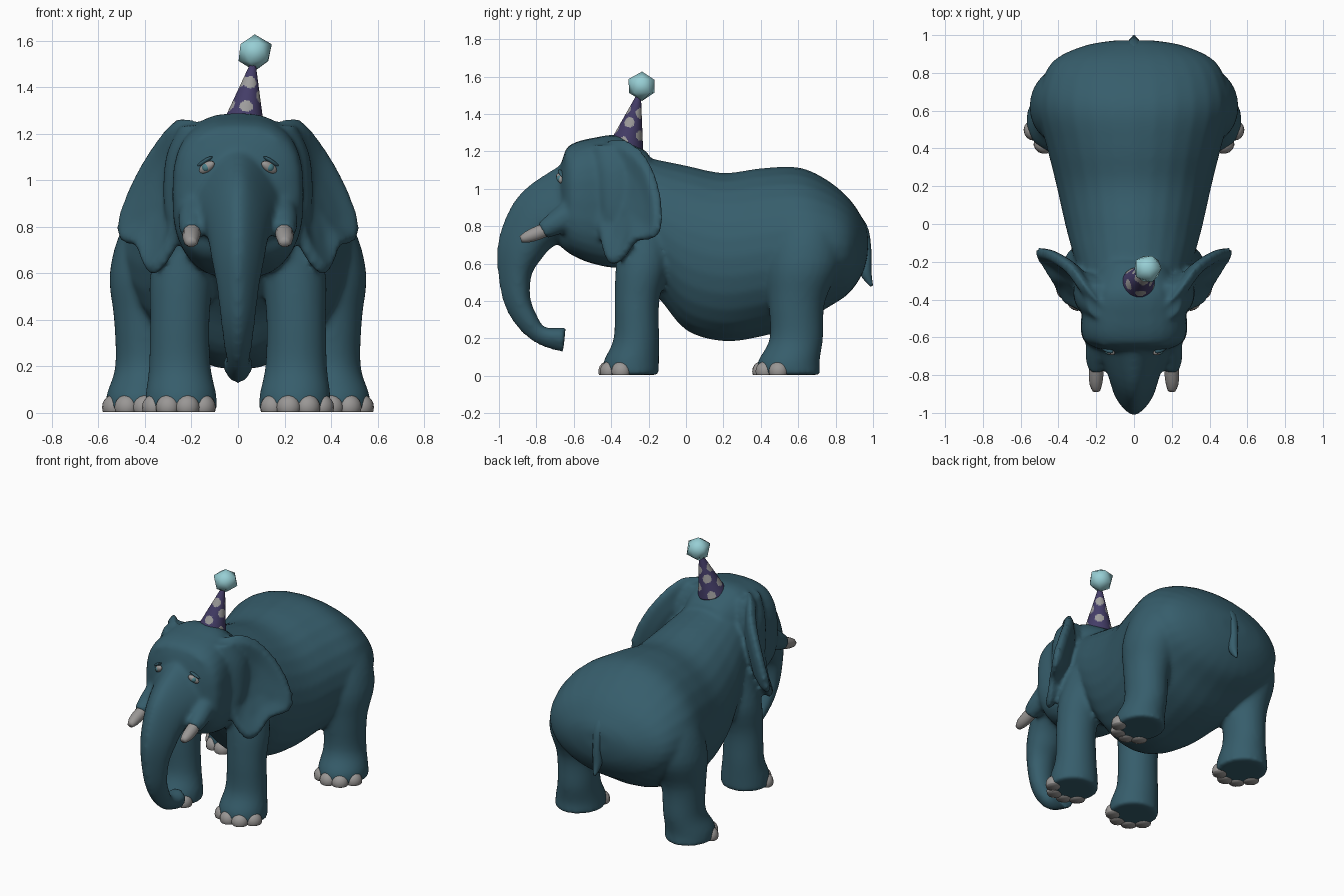
import bpy, bmesh, math, random
from mathutils import Vector, Matrix

random.seed(4)
if "Cube" in bpy.data.objects:
    bpy.data.objects.remove(bpy.data.objects["Cube"])


def material(name, rgb):
    m = bpy.data.materials.new(name)
    m.use_nodes = True
    m.diffuse_color = (*rgb, 1)
    m.node_tree.nodes["Principled BSDF"].inputs["Base Color"].default_value = (*rgb, 1)
    return m


SKIN = material("teal skin", (0.037, 0.11, 0.148))
IVORY = material("grey ivory", (0.32, 0.308, 0.3))
PURPLE = material("hat purple", (0.057, 0.046, 0.137))
SPOT = material("hat spots", (0.335, 0.33, 0.33))
FLUFF = material("pale aqua", (0.31, 0.62, 0.66))
IRIS = material("iris teal", (0.07, 0.21, 0.25))
X, Y, Z = Vector((1, 0, 0)), Vector((0, 1, 0)), Vector((0, 0, 1))


def make(name, bm, *mats):
    bmesh.ops.recalc_face_normals(bm, faces=bm.faces)
    me = bpy.data.meshes.new(name)
    bm.to_mesh(me)
    bm.free()
    for m in mats:
        me.materials.append(m)
    me.polygons.foreach_set("use_smooth", [True] * len(me.polygons))
    ob = bpy.data.objects.new(name, me)
    bpy.context.scene.collection.objects.link(ob)
    return ob


def spline(rows, steps):
    # Catmull-Rom through rows of numbers
    rows = [Vector(r) for r in rows]
    out = []
    for i in range(len(rows) - 1):
        a, b, c = rows[max(i - 1, 0)], rows[i], rows[i + 1]
        d = rows[min(i + 2, len(rows) - 1)]
        for k in range(steps):
            t = k / steps
            out.append(0.5 * (2 * b + (c - a) * t + (2 * a - 5 * b + 4 * c - d) * t * t
                              + (3 * b - a - 3 * c + d) * t ** 3))
    return out + [rows[-1]]


def skin(bm, rings):
    # closed tube through rings of points
    rings = [[bm.verts.new(p) for p in ring] for ring in rings]
    for r, s in zip(rings, rings[1:]):
        for k in range(len(r)):
            j = (k + 1) % len(r)
            bm.faces.new((r[k], r[j], s[j], s[k]))
    bm.faces.new(rings[0][::-1])
    bm.faces.new(rings[-1])


def loft(bm, rows, up=None, sides=28, steps=4, power=1.0, taper=0.0):
    # rows: x, y, z, half width, half depth; taper narrows the outer side
    pts = spline(rows, steps)
    rings = []
    for i, p in enumerate(pts):
        c = Vector(p[:3])
        tangent = Vector(pts[min(i + 1, len(pts) - 1)][:3]) - Vector(pts[max(i - 1, 0)][:3])
        v = up or tangent.cross(X).normalized()
        ring = []
        for k in range(sides):
            a = math.tau * k / sides
            co, si = math.cos(a), math.sin(a)
            co = math.copysign(abs(co) ** power, co)
            si = math.copysign(abs(si) ** power, si)
            ring.append(c + X * co * p[3] * (1 - taper * si) + v * si * p[4])
        rings.append(ring)
    skin(bm, rings)


def side_rows(rows):
    # y, top, bottom, half width -> loft rows
    return [(0, y, (t + b) / 2, w, (t - b) / 2) for y, t, b, w in rows]


def flip(rows, s):
    return [(s * r[0], *r[1:]) for r in rows]


def ellipsoid(name, loc, size, rot, mat, floor=None):
    bm = bmesh.new()
    m = Matrix.Translation(loc) @ rot.to_4x4() @ Matrix.Diagonal((*size, 1))
    bmesh.ops.create_uvsphere(bm, u_segments=14, v_segments=10, radius=1, matrix=m)
    if floor is not None:
        cut = bmesh.ops.bisect_plane(bm, geom=bm.verts[:] + bm.edges[:] + bm.faces[:],
                                     plane_co=Z * floor, plane_no=-Z, clear_outer=True)
        bmesh.ops.contextual_create(bm, geom=[e for e in cut["geom_cut"]
                                              if isinstance(e, bmesh.types.BMEdge)])
    return make(name, bm, mat)


# Body, head, trunk, legs and ears fused into one skin
bm = bmesh.new()
loft(bm, side_rows([(-.5, 1.15, .63, .2), (-.32, 1.19, .57, .27), (-.15, 1.155, .42, .325),
                    (0, 1.125, .245, .365), (.2, 1.085, .185, .41), (.4, 1.11, .21, .46),
                    (.6, 1.115, .27, .51), (.75, 1.05, .36, .49), (.87, .95, .44, .42),
                    (.945, .84, .55, .26), (.972, .77, .65, .1)]), up=Z)
loft(bm, side_rows([(-.2, 1.19, .66, .18), (-.35, 1.285, .58, .25), (-.5, 1.272, .6, .28),
                    (-.6, 1.245, .64, .275), (-.645, 1.205, .67, .23), (-.68, 1.08, .7, .13)]),
     up=Z, power=.72)
loft(bm, [(0, -.6, .92, .21, .22), (0, -.75, .86, .155, .182), (0, -.835, .775, .128, .15),
          (0, -.89, .665, .11, .124), (0, -.915, .55, .09, .092), (0, -.905, .41, .074, .074),
          (0, -.855, .3, .062, .063), (0, -.775, .215, .05, .05), (0, -.65, .193, .068, .07)],
     power=1.1, taper=.3)
front_leg = [(.245, -.295, .005, .155, .15), (.245, -.292, .08, .152, .148),
             (.25, -.265, .2, .133, .122), (.25, -.262, .4, .128, .12),
             (.24, -.235, .6, .137, .14), (.2, -.22, .82, .12, .13)]
rear_leg = [(.415, .55, .005, .155, .17), (.415, .55, .08, .15, .165), (.4, .59, .2, .128, .143),
            (.395, .592, .4, .138, .152), (.37, .625, .6, .182, .205),
            (.32, .64, .8, .175, .19), (.25, .64, .95, .12, .15)]
EAR = [(.17, -.44, 1.24), (.25, -.34, 1.265), (.34, -.22, 1.175), (.44, -.15, 1.01),
       (.51, -.13, .83), (.5, -.165, .74), (.435, -.27, .715), (.395, -.34, .62),
       (.35, -.41, .6), (.28, -.45, .7), (.24, -.47, .86), (.2, -.46, 1.06)]
EAR_SHEETS = [(.2, -.005), (.55, .005), (.88, .03), (1.03, .0), (.9, -.032), (.55, -.065),
              (.2, -.075)]
outline = [Vector(p) for p in spline(EAR + EAR[:1], 3)[:-1]]
mid = sum(outline, Vector()) / len(outline)
outward = Vector((.8, -.6, 0))
for s in (1, -1):
    loft(bm, flip(front_leg, s), up=Y)
    loft(bm, flip(rear_leg, s), up=Y)
    # tusk socket, brow ridge and thick ear root
    loft(bm, flip([(.17, -.56, .9, .08, .09), (.195, -.69, .82, .062, .065),
                   (.2, -.77, .775, .045, .048)], s))
    loft(bm, flip([(.04, -.64, 1.17, .04, .035), (.13, -.645, 1.15, .05, .045),
                   (.21, -.6, 1.1, .04, .035)], s), up=Z)
    loft(bm, flip([(.19, -.41, 1.235, .06, .09), (.24, -.37, 1.1, .07, .11),
                   (.26, -.37, .9, .06, .09), (.25, -.4, .76, .04, .05)], s), up=Y)
    # ear: one closed skin running over the rim from front to back
    skin(bm, [flip([mid + (p - mid) * scale + outward * push for p in outline], s)
              for scale, push in EAR_SHEETS])
bmesh.ops.recalc_face_normals(bm, faces=bm.faces)
body = make("body", bm, SKIN)
remesh = body.modifiers.new("fuse", 'REMESH')
remesh.mode, remesh.voxel_size, remesh.use_smooth_shade = 'VOXEL', .014, True
soften = body.modifiers.new("soften", 'SMOOTH')
soften.factor, soften.iterations = .5, 9

# Tail
bm = bmesh.new()
loft(bm, [(0, .85, .87, .05, .05), (0, .935, .79, .04, .036), (0, .965, .67, .028, .026),
          (0, .96, .56, .03, .032), (0, .993, .48, .008, .008)], sides=12)
make("tail", bm, SKIN)

for s, side in ((1, "left"), (-1, "right")):
    # Tusk
    bm = bmesh.new()
    loft(bm, flip([(.195, -.72, .795, .037, .037), (.2, -.79, .765, .039, .039),
                   (.202, -.85, .742, .033, .032), (.2, -.884, .73, .02, .018)], s),
         sides=10, steps=2)
    make(side + "_tusk", bm, IVORY)

    # Flat-bottomed toenails around the front of each foot
    for leg, rows, angles in (("front", front_leg, (-50, -12, 26, 66)),
                              ("rear", rear_leg, (-42, -6, 30, 68))):
        x, y, _, rx, ry = rows[0]
        for i, deg in enumerate(angles):
            a = math.radians(deg)
            loc = (s * (x + (rx - .024) * math.sin(a)), y - (ry - .02) * math.cos(a), .024)
            ellipsoid(f"{side}_{leg}_toe_{i + 1}", loc, (.053, .047, .053),
                      Matrix.Rotation(s * a, 3, 'Z'), IVORY, floor=.004)

# Eyes seated on the finished face surface
bpy.context.view_layer.update()
surface = body.evaluated_get(bpy.context.evaluated_depsgraph_get())
for s, side in ((1, "left"), (-1, "right")):
    hit, spot, _, _ = surface.ray_cast(Vector((s * .135, -2, 1.055)), Y)
    spot = spot if hit else Vector((s * .135, -.66, 1.055))
    turn = Matrix.Rotation(s * .5, 3, 'Z') @ Matrix.Rotation(s * .55, 3, 'Y')
    ellipsoid(side + "_eye", spot, (.042, .018, .021), turn, IVORY)
    ellipsoid(side + "_iris", spot + turn @ Vector((0, -.009, 0)), (.017, .012, .017), turn, IRIS)
    ellipsoid(side + "_upper_lid", spot + turn @ Vector((0, .004, .027)), (.046, .018, .01),
              turn, SKIN)

# Spotted party hat: fine cone whose faces near a spot centre change colour
base, tip = Vector((.024, -.317, 1.235)), Vector((.066, -.25, 1.51))
tilt = Z.rotation_difference(tip - base).to_matrix().to_4x4()
height, radius, cols, levels = (tip - base).length, .09, 60, 44


def on_cone(a, t):
    r = radius * (1 - .9 * t)
    return Vector((r * math.cos(a), r * math.sin(a), t * height))


spots = [on_cone(math.tau * i / 5 - math.pi / 2, t)
         for i in range(5) for t in ((.08, .45) if i % 2 else (.25, .65))]
bm = bmesh.new()
skin(bm, [[on_cone(math.tau * k / cols, l / levels) for k in range(cols)]
          for l in range(levels + 1)])
for f in bm.faces:
    centre = f.calc_center_median()
    f.material_index = int(any((centre - p).length < .029 for p in spots))
bm.transform(Matrix.Translation(base) @ tilt)
make("party_hat", bm, PURPLE, SPOT)

# Lumpy pompom
bm = bmesh.new()
bmesh.ops.create_icosphere(bm, subdivisions=1, radius=.081)
for v in bm.verts:
    v.co *= random.uniform(.94, 1.07)
bm.transform(Matrix.Translation((.072, -.235, 1.548)))
make("pompom", bm, FLUFF)
